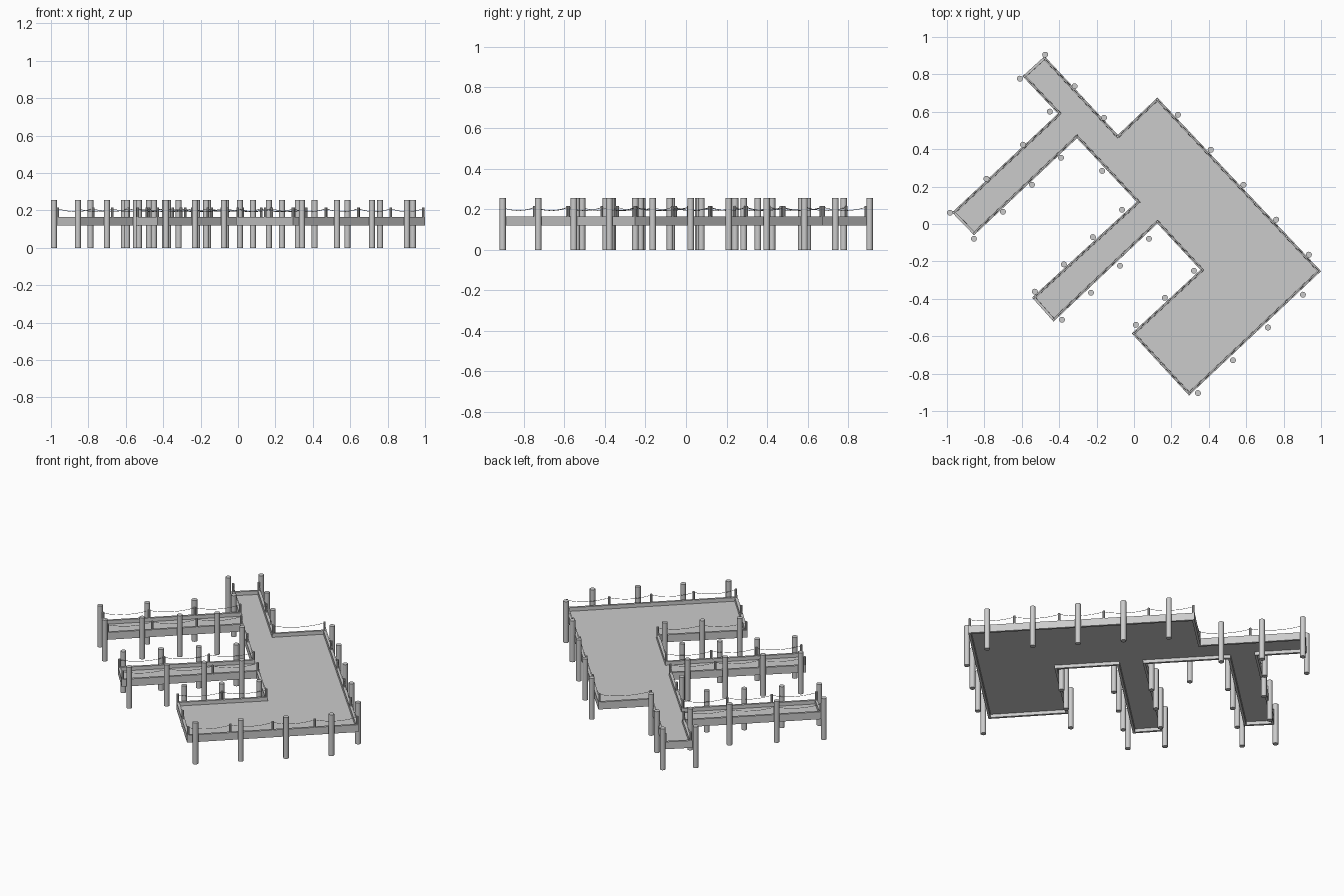
import bpy
import bmesh
import math
from mathutils import Vector

cube = bpy.data.objects.get("Cube")
if cube:
    bpy.data.objects.remove(cube, do_unlink=True)

grey = bpy.data.materials.new("weathered_grey")
grey.use_nodes = True
grey.diffuse_color = (0.6, 0.6, 0.6, 1)
grey.node_tree.nodes["Principled BSDF"].inputs["Base Color"].default_value = (0.6, 0.6, 0.6, 1)

RIM_BOTTOM, FLOOR_BOTTOM, FLOOR_TOP, RIM_TOP = 0.12, 0.14, 0.143, 0.165
POST_TOP, PILING_TOP = 0.215, 0.255
RIM = 0.014

# Dock outline, anticlockwise from the tip of the rear walkway
outline = [Vector(p) for p in (
    (-0.478, 0.897), (-0.596, 0.79), (-0.407, 0.59), (-0.973, 0.062),
    (-0.855, -0.06), (-0.305, 0.458), (0.014, 0.118), (-0.545, -0.393),
    (-0.43, -0.522), (0.125, 0.002), (0.355, -0.245), (-0.012, -0.585),
    (0.294, -0.917), (1.0, -0.252), (0.125, 0.676), (-0.086, 0.477))]
OPEN_ENDS = {0, 3, 7}  # walkway ends without ropes


def finish(bm, name, smooth=False):
    bmesh.ops.recalc_face_normals(bm, faces=bm.faces)
    mesh = bpy.data.meshes.new(name)
    bm.to_mesh(mesh)
    bm.free()
    obj = bpy.data.objects.new(name, mesh)
    bpy.context.collection.objects.link(obj)
    mesh.materials.append(grey)
    if smooth:
        bpy.ops.object.select_all(action='DESELECT')
        obj.select_set(True)
        bpy.context.view_layer.objects.active = obj
        bpy.ops.object.shade_smooth_by_angle(angle=math.radians(40))


def columns(name, points, radius, bottom, top, sides):
    bm = bmesh.new()
    for p in points:
        made = bmesh.ops.create_cone(bm, cap_ends=True, segments=sides, radius1=radius,
                                     radius2=radius, depth=top - bottom)
        bmesh.ops.translate(bm, verts=made["verts"], vec=(p.x, p.y, (bottom + top) / 2))
    finish(bm, name, smooth=True)


def inset_corner(i, distance):
    """Move an outline corner inwards by the same distance from both its edges."""
    a, b, c = outline[i - 1], outline[i], outline[(i + 1) % len(outline)]
    d1, d2 = (b - a).normalized(), (c - b).normalized()
    n1, n2 = Vector((-d1.y, d1.x)), Vector((-d2.y, d2.x))
    return b + (n1 + n2) * distance / (1 + n1.dot(n2))


# Thin deck floor held halfway up a surrounding rim, open above and below
bm = bmesh.new()
low = [bm.verts.new((p.x, p.y, RIM_BOTTOM)) for p in outline]
high = [bm.verts.new((p.x, p.y, RIM_TOP)) for p in outline]
underside = bm.faces.new(low[::-1])
floor = bm.faces.new(high)
for i in range(len(outline)):
    j = (i + 1) % len(outline)
    bm.faces.new((low[i], low[j], high[j], high[i]))
bm.normal_update()
for face, level in ((floor, FLOOR_TOP), (underside, FLOOR_BOTTOM)):
    for width in (RIM, 0.0005):
        bmesh.ops.inset_region(bm, faces=[face], thickness=width, use_even_offset=True)
    for v in face.verts:
        v.co.z = level
finish(bm, "deck")

# Pilings in rows just outside the edges: start, end, count
rows = [
    ((-0.475, 0.905), (-0.16, 0.568), 3), ((-0.61, 0.777), (-0.45, 0.601), 2),
    ((-0.594, 0.424), (-0.984, 0.06), 3), ((-0.856, -0.079), (-0.39, 0.354), 4),
    ((-0.17, 0.284), (-0.17, 0.284), 1), ((-0.064, 0.076), (-0.53, -0.362), 4),
    ((-0.385, -0.512), (0.08, -0.079), 4), ((0.32, -0.25), (0.01, -0.539), 3),
    ((0.342, -0.904), (0.903, -0.378), 4), ((0.935, -0.164), (0.235, 0.584), 5)]
pilings = []
for start, end, count in rows:
    for k in range(count):
        pilings.append(Vector(start).lerp(Vector(end), k / max(count - 1, 1)))
columns("pilings", pilings, 0.016, 0, PILING_TOP, 12)

# Railing posts on the rim, and thin ropes sagging between them
corners = [inset_corner(i, RIM / 2) for i in range(len(outline))]
posts = []
curve = bpy.data.curves.new("ropes", 'CURVE')
curve.dimensions = '3D'
curve.bevel_depth = 0.0013
curve.bevel_resolution = 0
STEPS = 8
for i, a in enumerate(corners):
    b = corners[(i + 1) % len(corners)]
    bays = 1 if i in OPEN_ENDS else max(1, round((b - a).length / 0.24))
    posts += [a.lerp(b, k / bays) for k in range(bays)]
    if i in OPEN_ENDS:
        continue
    spline = curve.splines.new('POLY')
    spline.points.add(bays * STEPS)
    for k, point in enumerate(spline.points):
        p = a.lerp(b, k / (bays * STEPS))
        t = (k % STEPS) / STEPS
        sag = 0.016 * 4 * t * (1 - t)
        point.co = (p.x, p.y, POST_TOP - 0.006 - sag, 1)
curve.materials.append(grey)
bpy.context.collection.objects.link(bpy.data.objects.new("ropes", curve))
columns("railing_posts", posts, 0.007, FLOOR_TOP, POST_TOP, 8)
